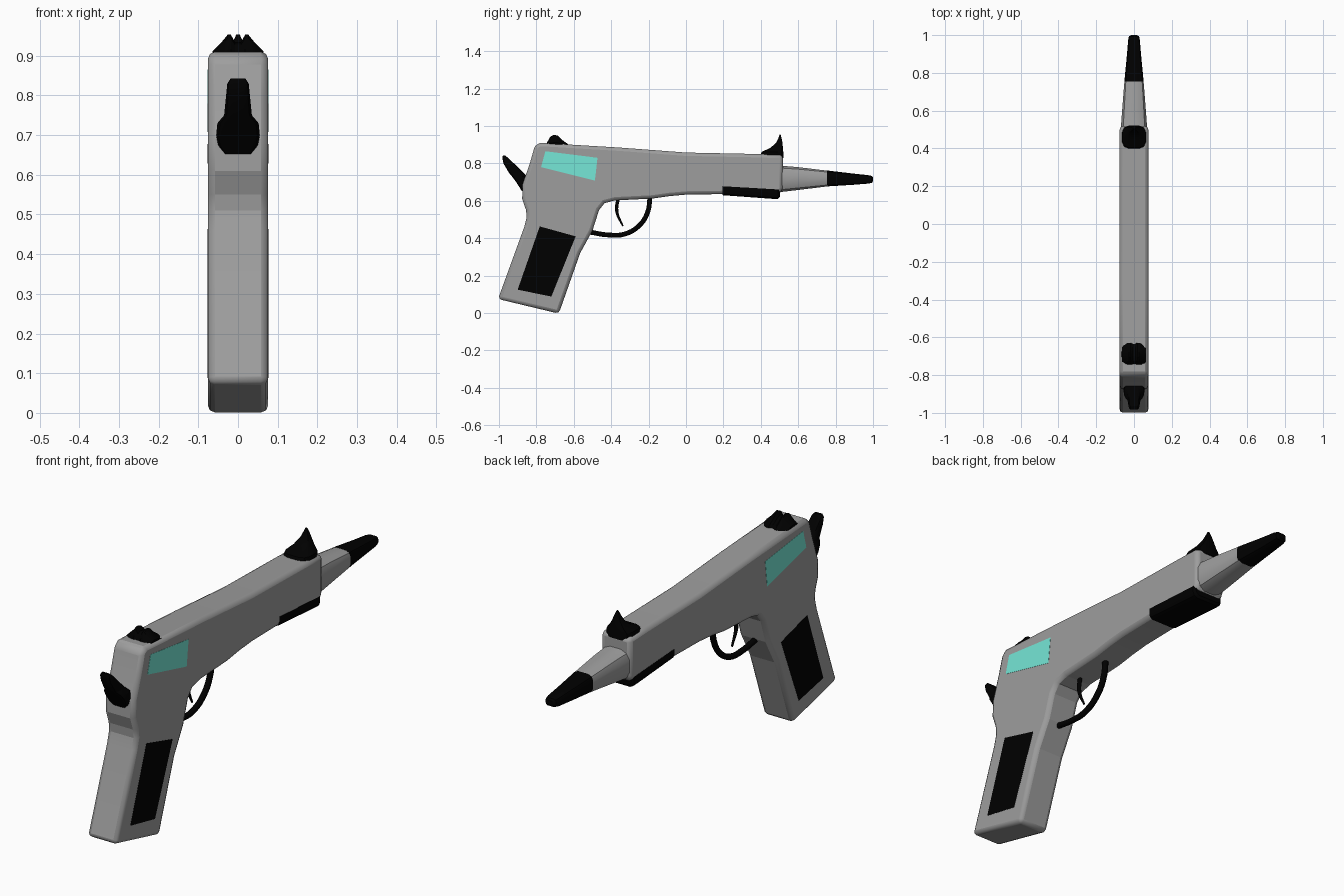
import bpy, bmesh
from math import radians

if "Cube" in bpy.data.objects:
    bpy.data.objects.remove(bpy.data.objects["Cube"])


def material(name, rgb):
    m = bpy.data.materials.new(name)
    m.diffuse_color = (*rgb, 1)
    m.use_nodes = True
    m.node_tree.nodes["Principled BSDF"].inputs["Base Color"].default_value = m.diffuse_color
    return m


BLACK = material("black", (0, 0, 0))
TEAL = material("teal", (0.18, 0.80, 0.68))
GREY = material("grey", (0.34, 0.34, 0.34))


def loft(name, rings, mat, bevel=0, smooth=30):
    """Skin a list of equal-length point rings and cap both ends."""
    bm = bmesh.new()
    loops = [[bm.verts.new(p) for p in ring] for ring in rings]
    n = len(loops[0])
    for a, b in zip(loops, loops[1:]):
        for i in range(n):
            j = (i + 1) % n
            bm.faces.new((a[i], a[j], b[j], b[i]))
    bm.faces.new(loops[0])
    bm.faces.new(loops[-1])
    bmesh.ops.recalc_face_normals(bm, faces=bm.faces)
    mesh = bpy.data.meshes.new(name)
    bm.to_mesh(mesh)
    bm.free()
    ob = bpy.data.objects.new(name, mesh)
    bpy.context.collection.objects.link(ob)
    mesh.materials.append(mat)
    bpy.ops.object.select_all(action='DESELECT')
    ob.select_set(True)
    bpy.context.view_layer.objects.active = ob
    if bevel:
        mod = ob.modifiers.new("bevel", 'BEVEL')
        mod.width, mod.segments = bevel, 2
        mod.limit_method, mod.angle_limit = 'ANGLE', radians(40)
    bpy.ops.object.shade_smooth_by_angle(angle=radians(smooth))
    return ob


def prism(name, profile, x0, x1, mat, bevel=0):
    """Extrude a (y, z) side profile across x, with flat facets."""
    return loft(name, [[(x, y, z) for y, z in profile] for x in (x0, x1)], mat, bevel, 8)


def rounded(u0, u1, v0, v1, frac=0.3):
    """Rectangle with rounded corners, three points per corner."""
    c = frac * min(u1 - u0, v1 - v0)
    pts = []
    for u, v, su, sv in ((u0, v0, 1, 1), (u1, v0, -1, 1), (u1, v1, -1, -1), (u0, v1, 1, -1)):
        corner = [(u, v + sv * c), (u + su * c * .3, v + sv * c * .3), (u + su * c, v)]
        pts += corner if su * sv > 0 else corner[::-1]
    return pts


def loft_y(name, stations, mat):
    """Stations: y, half width, bottom, top."""
    return loft(name, [[(x, y, z) for x, z in rounded(-w, w, b, t)]
                       for y, w, b, t in stations], mat)


def loft_z(name, stations, mat):
    """Stations: z, half width, rear y, front y."""
    return loft(name, [[(x, y, z) for x, y in rounded(-w, w, a, b)]
                       for z, w, a, b in stations], mat)


def tube(name, points, radius, mat, tips=None):
    cu = bpy.data.curves.new(name, 'CURVE')
    cu.dimensions = '3D'
    cu.bevel_depth, cu.bevel_resolution = radius, 3
    cu.use_fill_caps = True
    sp = cu.splines.new('BEZIER')
    sp.bezier_points.add(len(points) - 1)
    for i, (bp, (y, z)) in enumerate(zip(sp.bezier_points, points)):
        bp.co = (0, y, z)
        bp.handle_left_type = bp.handle_right_type = 'AUTO'
        bp.radius = tips[i] if tips else 1
    cu.materials.append(mat)
    ob = bpy.data.objects.new(name, cu)
    bpy.context.collection.objects.link(ob)
    return ob


# Frame and grip in one silhouette
W = 0.076
prism("body", [
    (-1.005, .075), (-.68, -.003), (-.566, .32), (-.50, .44), (-.465, .55), (-.435, .588),
    (-.38, .602), (-.18, .612), (-.09, .625), (0, .633), (.2, .636), (.49, .63), (.518, .66),
    (.518, .845), (.39, .85), (0, .858), (-.36, .885), (-.78, .91), (-.808, .895),
    (-.835, .80), (-.873, .69), (-.876, .61), (-.855, .55), (-.852, .51), (-.865, .46)],
    -W, W, GREY, bevel=.018)

# Black pad wrapped under the muzzle end
rings = []
for y, w, b, t in ((.195, W + .001, .63, .678), (.47, W + .001, .61, .662),
                   (.492, W + .001, .61, .66), (.502, W - .006, .62, .66)):
    u = [(w, t), (w, b + .02), (w - .006, b + .007), (w - .02, b)]
    rings.append([(x, y, z) for x, z in u + [(-x, z) for x, z in reversed(u)]])
loft("under_pad", rings, BLACK)

# Tapered barrel and dark tip
loft_y("barrel", [(.45, .07, .645, .80), (.515, .069, .648, .787), (.60, .063, .658, .78),
                  (.765, .05, .678, .76)], GREY)
loft_y("barrel_tip", [(.755, .051, .677, .762), (.90, .037, .686, .745),
                      (.975, .031, .692, .737), (.993, .027, .696, .733),
                      (1.0, .016, .704, .725)], BLACK)

# Sights
loft_z("front_sight", [(.83, .066, .39, .521), (.862, .062, .405, .52), (.882, .042, .45, .518),
                       (.91, .024, .482, .516), (.935, .013, .494, .511),
                       (.954, .004, .50, .506)], BLACK)
half = [(.066, 0), (.064, .022), (.045, .04), (.026, .063), (.018, .063), (.008, .045)]
notched = half + [(-x, z) for x, z in reversed(half)]
loft("rear_sight", [[(x, y, .89 + z * s) for x, z in notched] for y, s in
                    ((-.745, .3), (-.725, .85), (-.705, 1), (-.685, .92),
                     (-.665, .6), (-.63, .2))], BLACK)

# Hammer at the back
loft_z("hammer", [(.652, .035, -.878, -.84), (.675, .05, -.892, -.84), (.70, .055, -.908, -.84),
                  (.73, .052, -.93, -.85), (.75, .035, -.947, -.87), (.80, .03, -.976, -.92),
                  (.83, .027, -.982, -.952), (.843, .018, -.979, -.968)], BLACK)

# Trigger guard and trigger
tube("trigger_guard", [(-.51, .432), (-.42, .418), (-.33, .422), (-.25, .468), (-.205, .54),
                       (-.192, .625)], .0135, BLACK)
tube("trigger", [(-.362, .62), (-.37, .545), (-.338, .465)], .009, BLACK, (1.1, 1, .5))

# Inlaid side panels, mirrored on both sides
for side, s in (("right", 1), ("left", -1)):
    prism("teal_panel_" + side, [(-.775, .78), (-.487, .708), (-.473, .83), (-.752, .865)],
          s * (W - .004), s * (W + .001), TEAL)
    prism("grip_panel_" + side, [(-.90, .125), (-.72, .088), (-.59, .41), (-.782, .463)],
          s * (W - .004), s * (W + .001), BLACK)
